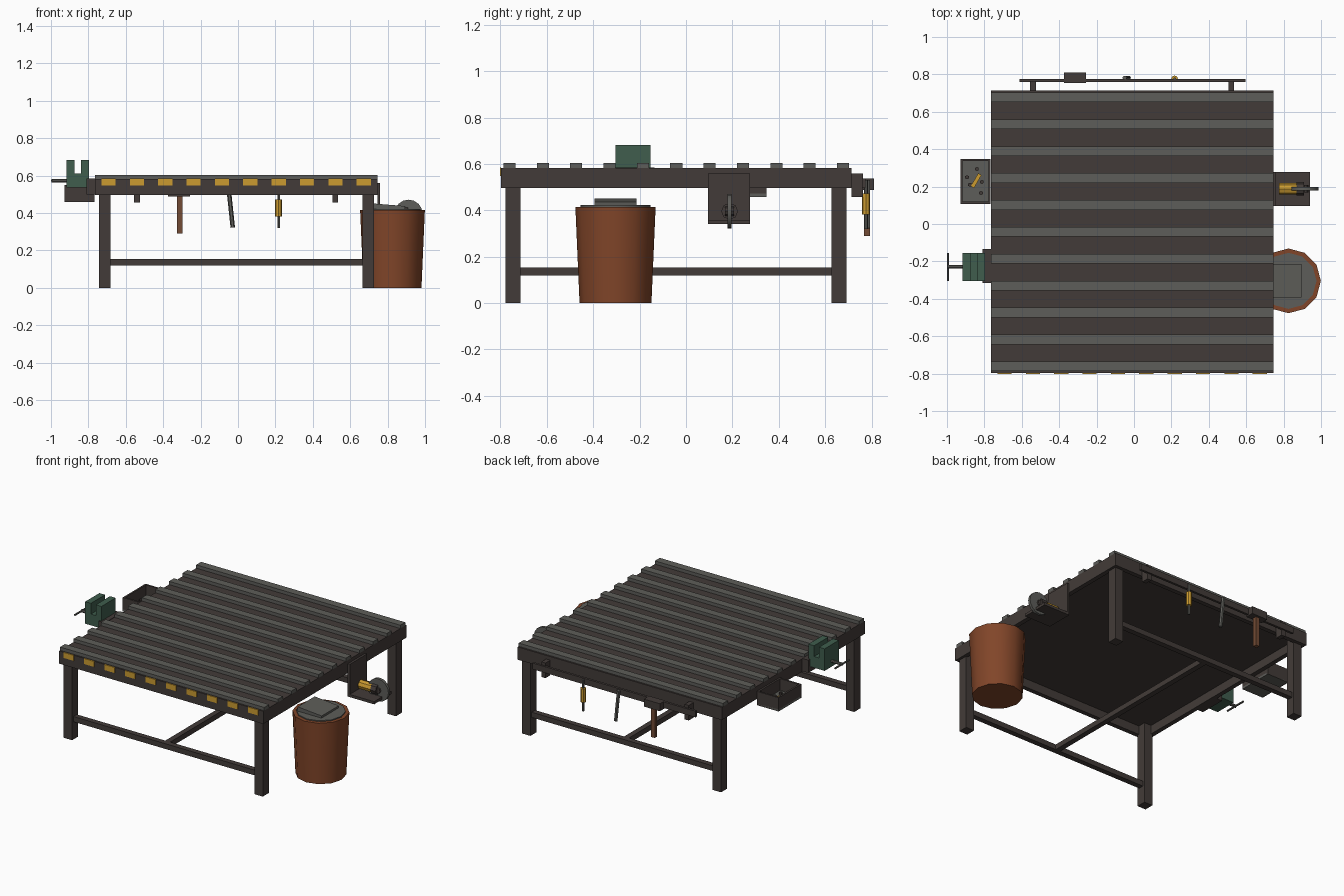
import bpy, math
from mathutils import Vector

if "Cube" in bpy.data.objects:
    bpy.data.objects.remove(bpy.data.objects["Cube"])


def mat(name, rgb):
    m = bpy.data.materials.new(name)
    m.diffuse_color = (*rgb, 1)
    m.use_nodes = True
    m.node_tree.nodes["Principled BSDF"].inputs["Base Color"].default_value = m.diffuse_color
    return m


DARK = mat("dark_steel", (0.055, 0.044, 0.040))
STEEL = mat("grey_steel", (0.11, 0.11, 0.10))
GREEN = mat("green_paint", (0.05, 0.11, 0.075))
RUST = mat("rust", (0.22, 0.06, 0.022))
YELLOW = mat("yellow_paint", (0.60, 0.33, 0.03))
WOOD = mat("wood", (0.17, 0.07, 0.035))


def box(name, x, y, z, m, rot=(0, 0, 0)):
    """Box from (min, max) ranges per axis."""
    c = [(a + b) / 2 for a, b in (x, y, z)]
    bpy.ops.mesh.primitive_cube_add(size=1, location=c, rotation=rot)
    o = bpy.context.object
    o.name = name
    o.scale = [b - a for a, b in (x, y, z)]
    bpy.ops.object.transform_apply(location=False, rotation=False, scale=True)
    o.data.materials.append(m)
    return o


def rod(name, a, b, r, m, n=8, r2=None):
    """Cylinder or cone running from point a to point b."""
    a, b = Vector(a), Vector(b)
    bpy.ops.mesh.primitive_cone_add(vertices=n, radius1=r, radius2=r if r2 is None else r2,
                                    depth=(b - a).length, location=(a + b) / 2)
    o = bpy.context.object
    o.name = name
    o.rotation_euler = (b - a).to_track_quat('Z', 'Y').to_euler()
    o.data.materials.append(m)
    bpy.ops.object.shade_smooth_by_angle(angle=math.radians(35))
    return o


# Table extents
X0, X1, Y0, Y1 = -0.765, 0.745, -0.797, 0.714
ZB, ZD, ZT = 0.497, 0.582, 0.604
T = 0.03

# Deck plate and apron frame
box("deck", (X0 + T, X1 - T), (Y0 + T, Y1 - T), (0.555, ZD), DARK)
for n, y in (("front", Y0), ("back", Y1 - T)):
    box(n + "_apron", (X0, X1), (y, y + T), (ZB, ZD), DARK)
for n, x in (("left", X0), ("right", X1 - T)):
    box(n + "_apron", (x, x + T), (Y0 + T, Y1 - T), (ZB, ZD), DARK)

# Raised slats across the top
for i in range(11):
    y = -0.761 + i * 0.1438
    box("slat", (X0, X1), (y - 0.026, y + 0.026), (ZD, ZT), STEEL)

# Hazard blocks on the front edge
for i in range(10):
    x = -0.692 + i * 0.1516
    box("hazard_block", (x - 0.038, x + 0.038), (Y0 - 0.006, Y0), (0.547, 0.584), YELLOW)

# Legs and H-shaped stretchers
LX, LY = (-0.713, 0.697), (-0.746, 0.660)
for x in LX:
    for y in LY:
        box("leg", (x - 0.031, x + 0.031), (y - 0.032, y + 0.032), (0, 0.555), DARK)
for y in LY:
    box("long_stretcher", LX, (y - 0.018, y + 0.018), (0.118, 0.153), DARK)
box("cross_stretcher", (-0.028, 0.008), LY, (0.118, 0.153), DARK)

# Scrap bucket with its contents
bx, by = 0.826, -0.304
rod("bucket", (bx, by, 0), (bx, by, 0.415), 0.155, RUST, 12, 0.173)
rod("scrap_fill", (bx, by, 0.40), (bx, by, 0.422), 0.15, STEEL, 12)
box("scrap_block", (0.715, 0.893), (by - 0.09, by + 0.09), (0.40, 0.444), STEEL, (0, 0.08, 0))

# Vise on the left side
box("vise_mount", (-0.81, X0), (-0.315, -0.135), (0.50, 0.585), DARK)
box("vise_base", (-0.917, -0.797), (-0.304, -0.154), (0.535, 0.61), GREEN)
box("outer_jaw", (-0.917, -0.875), (-0.304, -0.154), (0.61, 0.682), GREEN)
box("inner_jaw", (-0.839, -0.797), (-0.304, -0.154), (0.61, 0.682), GREEN)
rod("vise_screw", (-0.997, -0.229, 0.572), (-0.91, -0.229, 0.572), 0.01, STEEL)
rod("vise_handle", (-0.994, -0.304, 0.572), (-0.994, -0.154, 0.572), 0.006, STEEL)

# Parts tray on the left side
tx, ty, tz = (-0.928, -0.767), (0.107, 0.348), (0.458, 0.55)
w = 0.012
box("tray_floor", tx, ty, (0.458, 0.472), STEEL)
for a in (tx[0], tx[1] - w):
    box("tray_side", (a, a + w), ty, tz, DARK)
for a in (ty[0], ty[1] - w):
    box("tray_end", tx, (a, a + w), tz, DARK)
for x, y in ((-0.893, 0.25), (-0.84, 0.294), (-0.813, 0.225), (-0.818, 0.166), (-0.877, 0.21)):
    rod("bolt", (x, y, 0.47), (x, y, 0.49), 0.011, DARK, 6)
box("tray_marker", (-0.884, -0.804), (0.222, 0.242), (0.472, 0.492), YELLOW, (0, 0, math.radians(60)))

# Grinder on its bracket on the right side
box("grinder_plate", (X1, 0.76), (0.095, 0.277), (0.34, 0.559), DARK)
box("grinder_shelf", (X1, 0.94), (0.095, 0.277), (0.34, 0.358), DARK)
gy, gz = 0.188, 0.396
rod("grinder_body", (0.775, gy, gz), (0.895, gy, gz), 0.03, YELLOW, 8)
rod("grinder_head", (0.87, gy, gz), (0.91, gy, gz), 0.036, DARK, 8)
rod("grinder_wheel", (0.912, gy - 0.009, gz), (0.912, gy + 0.009, gz), 0.075, STEEL, 16)
rod("wheel_hub", (0.912, gy - 0.02, gz), (0.912, gy + 0.02, gz), 0.02, DARK, 8)

# Tool rail at the back
for x in (-0.54, 0.519):
    box("rail_bracket", (x - 0.015, x + 0.015), (Y1, 0.764), (0.457, 0.558), DARK)
box("tool_rail", (-0.613, 0.595), (0.758, 0.774), (0.497, 0.538), DARK)

# Hammer, pry bar and screwdriver hanging from the rail
box("hammer_head", (-0.374, -0.256), (0.754, 0.81), (0.488, 0.538), DARK)
box("hammer_handle", (-0.325, -0.298), (0.768, 0.794), (0.29, 0.49), WOOD)
rod("pry_bar", (-0.028, 0.782, 0.322), (-0.05, 0.782, 0.53), 0.012, STEEL, 6)
rod("screwdriver_shank", (0.217, 0.776, 0.32), (0.217, 0.776, 0.53), 0.008, STEEL, 6)
rod("screwdriver_handle", (0.217, 0.776, 0.382), (0.217, 0.776, 0.473), 0.018, YELLOW, 8)
